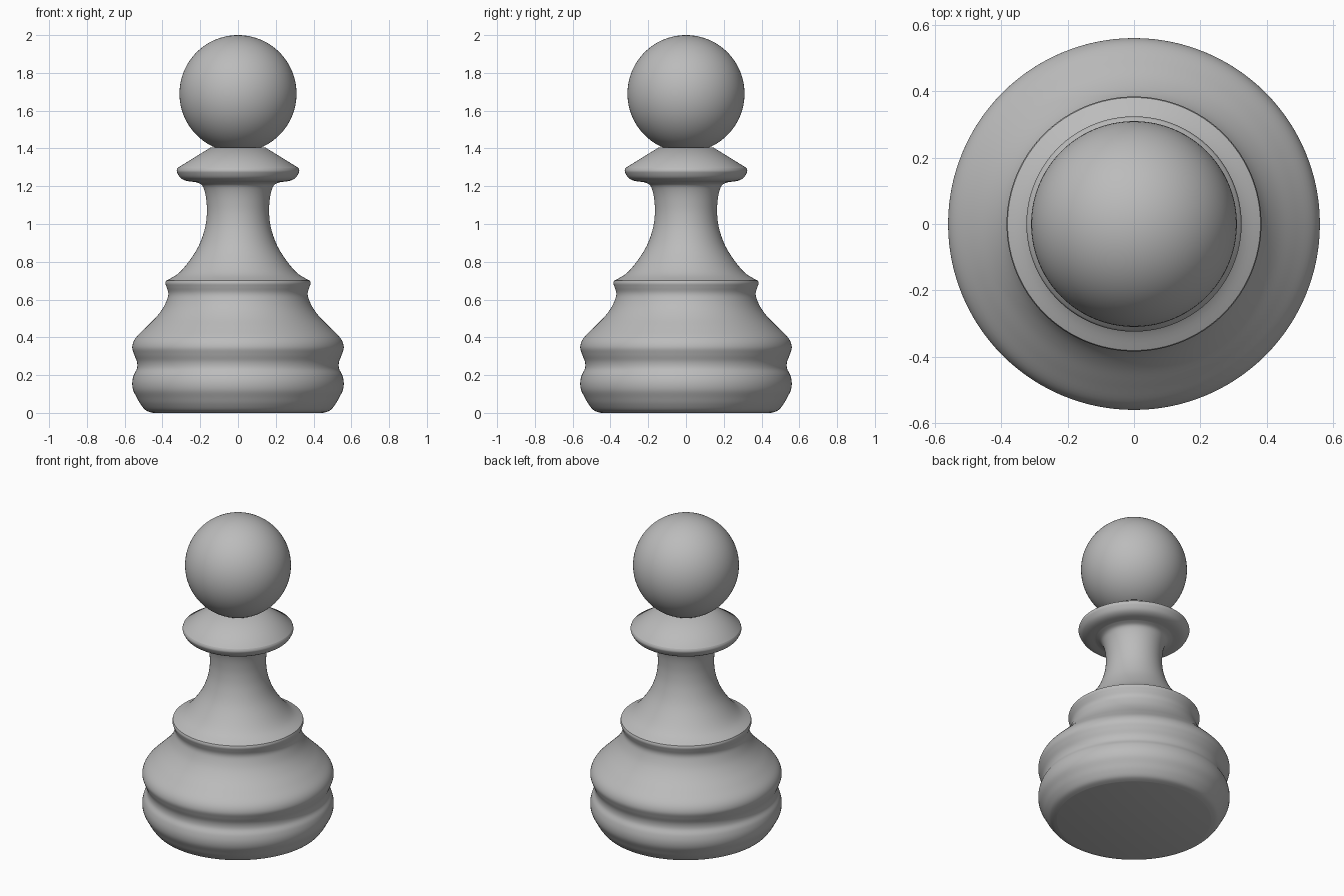
import bpy, bmesh, math

if "Cube" in bpy.data.objects:
    bpy.data.objects.remove(bpy.data.objects["Cube"])

grey = bpy.data.materials.new("plain grey")
grey.diffuse_color = (0.5, 0.5, 0.5, 1)
grey.use_nodes = True
grey.node_tree.nodes["Principled BSDF"].inputs["Base Color"].default_value = grey.diffuse_color
SIDES = 128


def smooth(pts, n=5):
    """Catmull-Rom curve through the profile points."""
    p = [pts[0]] + pts + [pts[-1]]
    out = []
    for a, b, c, d in zip(p, p[1:], p[2:], p[3:]):
        for k in range(n):
            t = k / n
            out.append(tuple(0.5 * (2 * b[i] + (c[i] - a[i]) * t
                       + (2 * a[i] - 5 * b[i] + 4 * c[i] - d[i]) * t ** 2
                       + (3 * b[i] - a[i] - 3 * c[i] + d[i]) * t ** 3) for i in (0, 1)))
    return out + [pts[-1]]


def finish(name, bm):
    bmesh.ops.recalc_face_normals(bm, faces=bm.faces)
    me = bpy.data.meshes.new(name)
    bm.to_mesh(me)
    bm.free()
    me.materials.append(grey)
    ob = bpy.data.objects.new(name, me)
    bpy.context.collection.objects.link(ob)
    bpy.ops.object.select_all(action='DESELECT')
    ob.select_set(True)
    bpy.context.view_layer.objects.active = ob
    bpy.ops.object.shade_smooth_by_angle(angle=math.radians(40))


def lathe(name, profile):
    """Turn an (r, z) profile round the z axis and cap both ends."""
    bm = bmesh.new()
    rings = [[bm.verts.new((r * math.cos(2 * math.pi * i / SIDES),
                            r * math.sin(2 * math.pi * i / SIDES), z))
              for i in range(SIDES)] for r, z in profile]
    for lo, hi in zip(rings, rings[1:]):
        for i in range(SIDES):
            j = (i + 1) % SIDES
            bm.faces.new((lo[i], lo[j], hi[j], hi[i]))
    bm.faces.new(rings[0][::-1])
    bm.faces.new(rings[-1])
    finish(name, bm)


# Profiles, split where the edge is crisp
base = [(0.45, 0), (0.487, 0.013), (0.515, 0.045), (0.535, 0.08), (0.555, 0.12), (0.56, 0.16),
        (0.552, 0.2), (0.535, 0.235), (0.535, 0.27), (0.55, 0.31), (0.56, 0.35),
        (0.543, 0.395), (0.49, 0.45), (0.435, 0.505), (0.397, 0.555), (0.374, 0.605),
        (0.369, 0.635), (0.378, 0.665), (0.384, 0.685), (0.381, 0.7)]
stem = [(0.381, 0.7), (0.32, 0.735), (0.265, 0.795), (0.21, 0.88), (0.177, 0.97),
        (0.165, 1.05), (0.167, 1.12), (0.177, 1.175), (0.193, 1.208), (0.225, 1.222)]
collar = [(0.225, 1.222), (0.275, 1.229), (0.305, 1.245), (0.322, 1.272), (0.324, 1.285), (0.32, 1.297)]

# Turned body
lathe("body", smooth(base) + smooth(stem)[1:] + smooth(collar)[1:] + [(0.145, 1.405)])

# Ball head
bm = bmesh.new()
bmesh.ops.create_uvsphere(bm, u_segments=96, v_segments=48, radius=0.31)
bmesh.ops.translate(bm, verts=bm.verts, vec=(0, 0, 1.69))
finish("head", bm)
